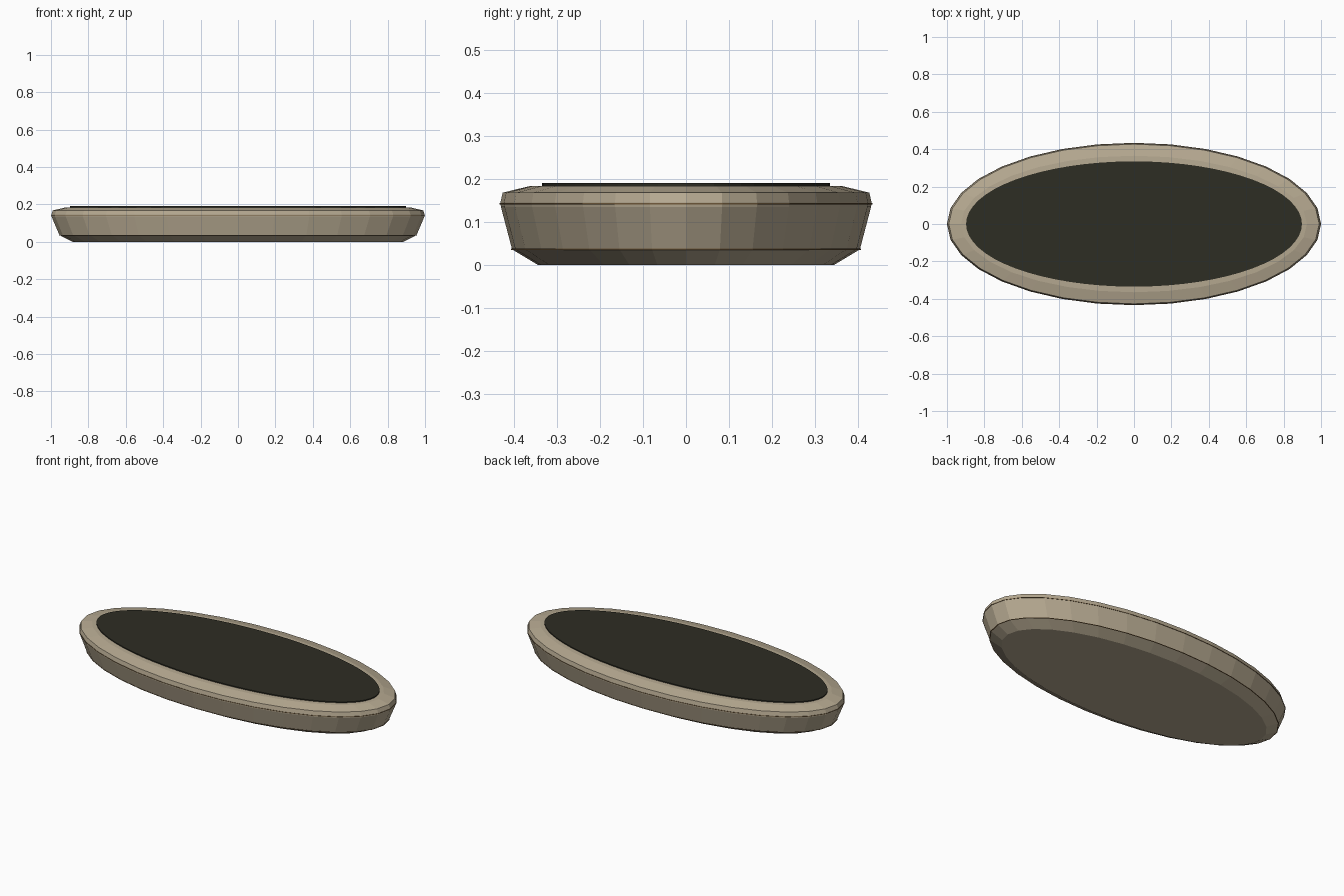
import bpy, bmesh, math

if "Cube" in bpy.data.objects:
    bpy.data.objects.remove(bpy.data.objects["Cube"])


def material(name, rgb):
    m = bpy.data.materials.new(name)
    m.diffuse_color = (*rgb, 1)
    m.use_nodes = True
    m.node_tree.nodes["Principled BSDF"].inputs["Base Color"].default_value = m.diffuse_color
    return m


stone = material("warm_beige", (0.47, 0.40, 0.285))
dark = material("dark_olive", (0.027, 0.026, 0.017))
trim = material("brown_trim", (0.17, 0.105, 0.045))


def oval_loft(name, profile, sides, mat, closed=False):
    """Loft elliptical rings (half width, half depth, height)."""
    bm = bmesh.new()
    rings = []
    for rx, ry, z in profile:
        rings.append([bm.verts.new((rx * math.cos(2 * math.pi * i / sides),
                                    ry * math.sin(2 * math.pi * i / sides), z))
                      for i in range(sides)])
    pairs = list(zip(rings, rings[1:]))
    if closed:
        pairs.append((rings[-1], rings[0]))
    else:
        bm.faces.new(rings[0][::-1])
        bm.faces.new(rings[-1])
    for low, high in pairs:
        for i in range(sides):
            j = (i + 1) % sides
            bm.faces.new((low[i], low[j], high[j], high[i]))
    bmesh.ops.recalc_face_normals(bm, faces=bm.faces[:])
    mesh = bpy.data.meshes.new(name)
    bm.to_mesh(mesh)
    bm.free()
    mesh.materials.append(mat)
    obj = bpy.data.objects.new(name, mesh)
    bpy.context.collection.objects.link(obj)
    return obj


# Faceted oval body with chamfered base and rounded rim
oval_loft("oval_base", [
    (0.885, 0.345, 0.0),
    (0.955, 0.405, 0.036),
    (0.997, 0.431, 0.135),
    (0.998, 0.432, 0.145),
    (0.990, 0.427, 0.168),
    (0.925, 0.365, 0.183),
    (0.900, 0.335, 0.184),
], 32, stone)

# Thin seam lines around the body
for name, rx, ry, z in (("lower_seam", 0.955, 0.405, 0.036),
                        ("upper_seam", 0.998, 0.432, 0.142)):
    oval_loft(name, [(rx - 0.01, ry - 0.01, z - 0.0015),
                     (rx + 0.002, ry + 0.002, z - 0.0015),
                     (rx + 0.002, ry + 0.002, z + 0.0015),
                     (rx - 0.01, ry - 0.01, z + 0.0015)], 32, trim, closed=True)

# Dark top plate
oval_loft("top_plate", [(0.898, 0.335, 0.182), (0.898, 0.335, 0.190)], 64, dark)
